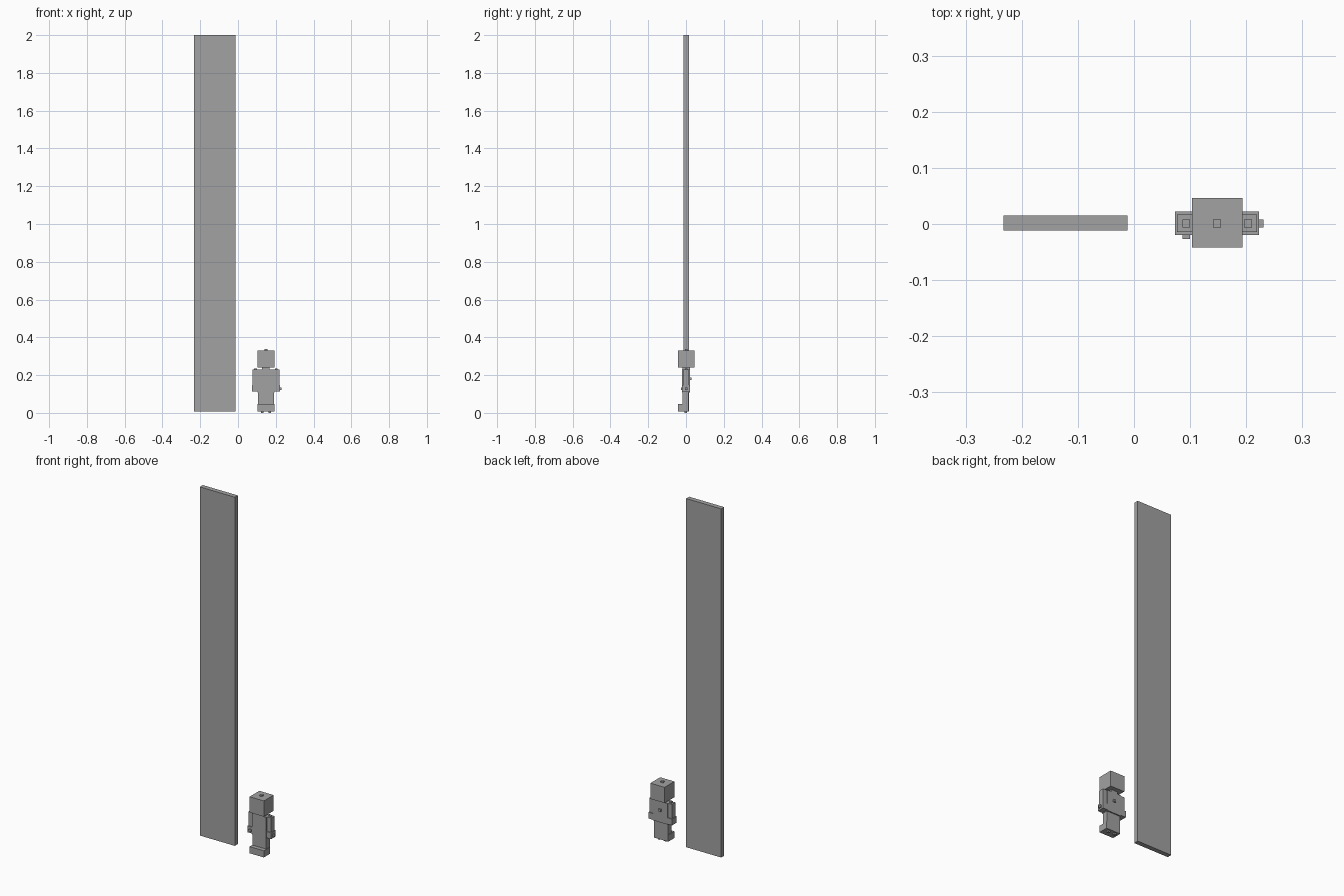
import bpy

if "Cube" in bpy.data.objects:
    bpy.data.objects.remove(bpy.data.objects["Cube"])

grey = bpy.data.materials.new("plain grey")
grey.diffuse_color = (0.36, 0.36, 0.36, 1)
grey.use_nodes = True
grey.node_tree.nodes["Principled BSDF"].inputs["Base Color"].default_value = grey.diffuse_color


def box(name, x, y, z):
    """Box from (min, max) pairs on each axis."""
    lo, hi = zip(x, y, z)
    bpy.ops.mesh.primitive_cube_add(size=1, location=[(a + b) / 2 for a, b in zip(lo, hi)])
    ob = bpy.context.object
    ob.name = name
    ob.scale = [b - a for a, b in zip(lo, hi)]
    bpy.ops.object.transform_apply(location=False, rotation=False, scale=True)
    ob.data.materials.append(grey)
    return ob


def peg(name, x, y, z, axis, length=0.007, r=0.007):
    """Small square peg centred on a point, lengthwise on one axis."""
    half = [r, r, r]
    half[axis] = length / 2
    return box(name, *[(c - h, c + h) for c, h in zip((x, y, z), half)])


# Tall flat panel
box("panel", (-0.233, -0.012), (-0.012, 0.015), (0.008, 2.0))

# Figure: head, neck, torso
CX = 0.148
box("head", (0.103, 0.193), (-0.042, 0.046), (0.241, 0.331))
peg("head_peg", CX, 0.001, 0.3345, 2)
box("neck", (CX - 0.02, CX + 0.02), (-0.019, 0.021), (0.229, 0.241))
box("torso", (0.103, 0.193), (-0.021, 0.021), (0.109, 0.229))
peg("back_peg", CX, 0.0245, 0.18, 1)

# Arms with wider hands and shoulder pegs
for side, s in (("right", -1), ("left", 1)):
    def span(a, b):
        return sorted((CX + s * a, CX + s * b))
    box(side + "_arm", span(0.045, 0.071), (-0.014, 0.017), (0.148, 0.229))
    box(side + "_hand", span(0.045, 0.075), (-0.02, 0.022), (0.112, 0.148))
    peg(side + "_shoulder_peg", CX + s * 0.055, 0.001, 0.2325, 2)
    peg(side + "_foot_peg", CX + s * 0.02, -0.002, 0.004, 2, 0.008)
peg("right_hand_peg", 0.093, -0.0235, 0.128, 1)
peg("left_hand_peg", 0.227, 0.001, 0.128, 0, 0.008)

# Legs and feet
box("legs", (0.105, 0.191), (-0.018, 0.014), (0.046, 0.109))
box("feet", (0.103, 0.193), (-0.042, 0.014), (0.008, 0.046))
